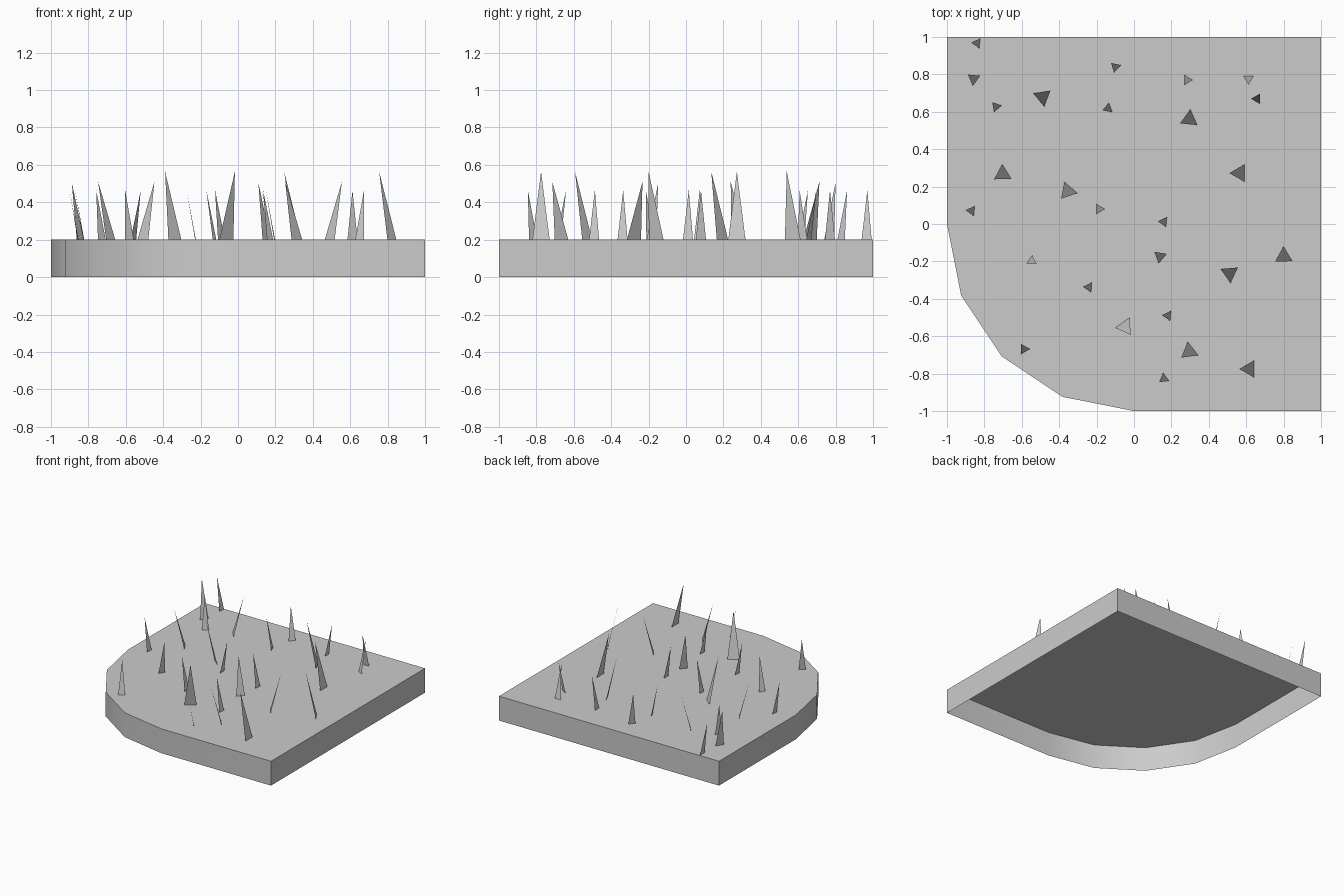
import bpy, math
from mathutils import Vector

if "Cube" in bpy.data.objects:
    bpy.data.objects.remove(bpy.data.objects["Cube"])

TOP = 0.2


def make_object(name, verts, faces):
    mesh = bpy.data.meshes.new(name)
    mesh.from_pydata(verts, [], faces)
    mesh.update()
    obj = bpy.data.objects.new(name, mesh)
    bpy.context.collection.objects.link(obj)
    return obj


# Ground tile: square with one rounded corner, open underneath
arc = [(math.cos(a), math.sin(a)) for a in (math.pi + i * math.pi / 8 for i in range(5))]
outline = [(-1, 1)] + arc + [(1, -1), (1, 1)]
n = len(outline)
verts = [(x, y, 0) for x, y in outline] + [(x, y, TOP) for x, y in outline]
faces = [(i, (i + 1) % n, n + (i + 1) % n, n + i) for i in range(n)]
faces.append(tuple(range(n, 2 * n)))
tile = make_object("ground_tile", verts, faces)
bpy.context.view_layer.objects.active = tile
tile.select_set(True)
bpy.ops.object.shade_smooth_by_angle(angle=math.radians(30))

# Grass: single leaning triangles, (centre x, centre y, lean angle) per size
small = [(-.84, .967, 175), (-.738, .628, 130), (-.1, .84, 137), (-.14, .618, 200),
         (-.185, .08, 0), (.285, .77, 0), (.612, .775, 270), (.658, .67, 60),
         (-.87, .071, 175), (.158, .012, 175), (-.243, -.338, 176), (-.546, -.198, 327),
         (.18, -.49, 175), (-.588, -.668, 120), (.159, -.827, 217)]
medium = [(-.858, .777, 144), (.138, -.173, 140)]
wide = [(-.488, .68, 39), (.512, -.263, 35), (.294, -.682, 218), (-.703, .267, 212)]
large = [(-.355, .175, 229), (.295, .56, 204), (.8, -.173, 211), (-.047, -.55, 305),
         (.616, -.775, 180), (.563, .272, 180)]


def grass(name, blades, radius, tip_z):
    verts, faces = [], []
    for x, y, lean in blades:
        k = len(verts)
        for turn, z in ((0, tip_z), (120, TOP), (240, TOP)):
            a = math.radians(lean + turn)
            verts.append(Vector((x + radius * math.cos(a), y + radius * math.sin(a), z)))
        faces.append((k, k + 1, k + 2))
    make_object(name, verts, faces)


grass("small_grass_blades", small, 0.031, 0.465)
grass("medium_grass_blades", medium, 0.038, 0.505)
grass("wide_grass_blades", wide, 0.053, 0.51)
grass("large_grass_blades", large, 0.053, 0.565)
